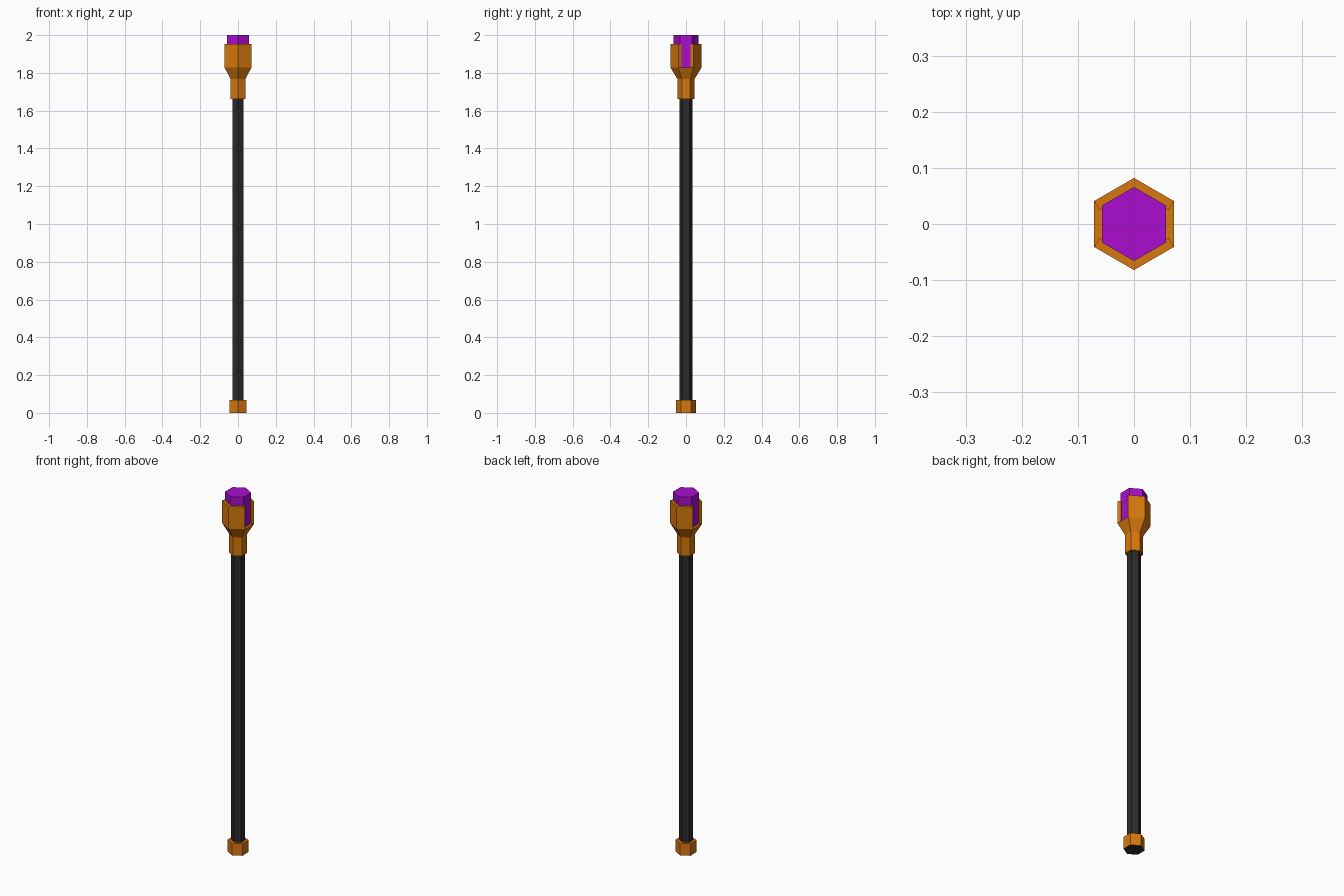
import bpy, bmesh, math

if "Cube" in bpy.data.objects:
    bpy.data.objects.remove(bpy.data.objects["Cube"])


def material(name, colour):
    m = bpy.data.materials.new(name)
    m.diffuse_color = (*colour, 1)
    m.use_nodes = True
    m.node_tree.nodes["Principled BSDF"].inputs["Base Color"].default_value = m.diffuse_color
    return m


bronze = material("bronze", (0.68, 0.19, 0.004))
black = material("black", (0.024, 0.024, 0.024))
purple = material("purple", (0.40, 0.004, 0.62))


def hexagon(r):
    # points face -y and +y
    return [(r * math.cos(math.radians(30 + 60 * k)),
             r * math.sin(math.radians(30 + 60 * k))) for k in range(6)]


def loft(name, sections, *mats):
    """Closed solid through (outline, z) sections."""
    bm = bmesh.new()
    rings = [[bm.verts.new((x, y, z)) for x, y in pts] for pts, z in sections]
    for a, b in zip(rings, rings[1:]):
        n = len(a)
        for i in range(n):
            j = (i + 1) % n
            bm.faces.new((a[i], a[j], b[j], b[i]))
    bm.faces.new(rings[0][::-1])
    bm.faces.new(rings[-1])
    bmesh.ops.recalc_face_normals(bm, faces=bm.faces)
    me = bpy.data.meshes.new(name)
    bm.to_mesh(me)
    bm.free()
    for m in mats:
        me.materials.append(m)
    ob = bpy.data.objects.new(name, me)
    bpy.context.collection.objects.link(ob)
    return ob


# Shaft
loft("shaft", [(hexagon(0.035), 0.03), (hexagon(0.035), 1.70)], black)

# Foot cap with a black underside
cap = loft("foot_cap", [(hexagon(0.052), 0), (hexagon(0.052), 0.067)], bronze, black)
for p in cap.data.polygons:
    p.material_index = 1 if p.normal.z < -0.5 else 0

# Flared socket
R = 0.082
loft("socket", [(hexagon(0.045), 1.663), (hexagon(0.045), 1.767),
                (hexagon(R), 1.828)], bronze)

# Front and back prongs: V-shaped plates with ends cut square to the faces
t = 0.019
cx, cy = R * math.cos(math.radians(30)), R / 2
ex, ey = cx - t * 0.5, cy - t * math.cos(math.radians(30))
for name, s in (("front_prong", -1), ("back_prong", 1)):
    outline = [(cx, s * cy), (0, s * R), (-cx, s * cy),
               (-ex, s * ey), (0, s * (R - t / math.cos(math.radians(30)))), (ex, s * ey)]
    loft(name, [(outline, 1.828), (outline, 1.952)], bronze)

# Crystal
loft("crystal", [(hexagon(0.066), 1.82), (hexagon(0.066), 2.0)], purple)
